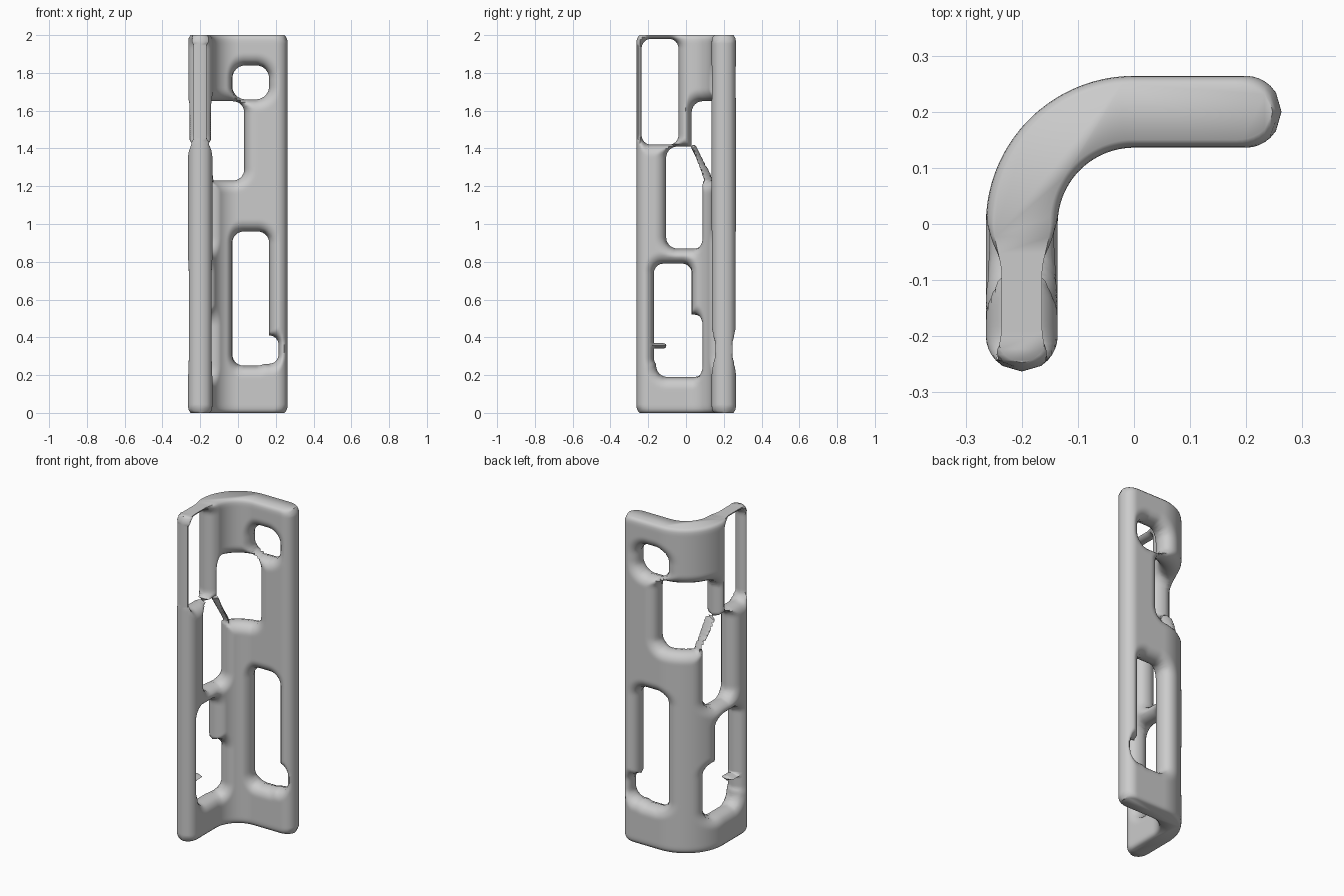
import bpy, bmesh, math
from mathutils import Vector

cube = bpy.data.objects.get("Cube")
if cube:
    bpy.data.objects.remove(cube)

HEIGHT, BEND, HALF, END = 2.0, 0.2, 0.064, 0.42
STRAIGHT = BEND * math.pi / 4          # half the arc length of the bend

# Openings in the unrolled panel: u range, z range, corner radius
HOLES = [
    (0.127, 0.322, 1.66, 1.84, 0.07),      # small round window
    (-0.127, 0.19, 1.23, 1.65, 0.06),      # window across the bend
    (-0.262, -0.055, 0.87, 1.41, 0.06),    # middle side window
    (-0.327, -0.127, 0.24, 0.79, 0.05),    # lower side window
    (-0.315, -0.055, 0.19, 0.52, 0.06),    # its wider foot
    (-0.392, -0.197, 1.42, 1.98, 0.05),    # upper side window
    (0.127, 0.322, 0.25, 0.96, 0.06),      # tall rear window
    (0.25, 0.372, 0.26, 0.41, 0.05),       # its side notch
]
# Thin pieces left standing inside openings: start, end, radius
STRANDS = [
    (Vector((-0.115, 1.405)), Vector((-0.03, 1.235)), 0.014),
    (Vector((-0.33, 0.355)), Vector((-0.275, 0.355)), 0.014),
]


def box_distance(u, z, hole):
    u0, u1, z0, z1, r = hole
    a = abs(u - (u0 + u1) / 2) - (u1 - u0) / 2 + r
    b = abs(z - (z0 + z1) / 2) - (z1 - z0) / 2 + r
    return math.hypot(max(a, 0), max(b, 0)) + min(max(a, b), 0) - r


def strand_distance(p, strand):
    a, b, r = strand
    t = max(0, min(1, (p - a).dot(b - a) / (b - a).length_squared))
    return r - (p - a.lerp(b, t)).length


def rim_distance(u, z):
    """Distance into the material from the nearest rim."""
    near_end = max(0, 1 - min(z, HEIGHT - z) / 0.04)
    d = min(box_distance(u, z, h) for h in HOLES)
    d = max([d] + [strand_distance(Vector((u, z)), s) for s in STRANDS])
    return min(d, END - abs(u) - 0.016 * near_end ** 2)


def rounded(t):
    return math.sqrt(max(0, 1 - (1 - max(0, min(t, 1))) ** 2))


def bend(u, z, offset):
    """Wrap the flat panel round the corner, offset outwards."""
    r = BEND + offset
    if u < -STRAIGHT:
        return Vector((-r, u + STRAIGHT, z))
    if u > STRAIGHT:
        return Vector((u - STRAIGHT, r, z))
    a = math.pi * 0.75 - u / BEND
    return Vector((r * math.cos(a), r * math.sin(a), z))


# Flat sheet with the openings removed
bm = bmesh.new()
NU, NZ = 84, 180
grid = [[bm.verts.new((END * (2 * i / NU - 1), 0, HEIGHT * j / NZ))
         for j in range(NZ + 1)] for i in range(NU + 1)]
for i in range(NU):
    for j in range(NZ):
        quad = (grid[i][j], grid[i + 1][j], grid[i + 1][j + 1], grid[i][j + 1])
        mid = sum((v.co for v in quad), Vector()) / 4
        if rim_distance(mid.x, mid.z) > 0:
            bm.faces.new(quad)
bmesh.ops.delete(bm, geom=[v for v in bm.verts if not v.link_faces], context='VERTS')

# Pull the stepped rims onto the smooth outlines
rim = set()
E = 0.001
for v in bm.verts:
    at_end = v.co.z < E or v.co.z > HEIGHT - E
    if not v.is_boundary or (at_end and len(v.link_faces) > 1):
        continue
    rim.add(v)
    for _ in range(5):
        u, z = v.co.x, v.co.z
        g = Vector((rim_distance(u + E, z) - rim_distance(u - E, z),
                    0 if at_end else rim_distance(u, z + E) - rim_distance(u, z - E)))
        if g.length > E * 0.2:
            g.normalize()
            step = max(-0.01, min(0.01, rim_distance(u, z)))
            v.co.x -= g.x * step
            v.co.z -= g.y * step

# Give narrow cells a middle vertex so that they gain thickness
bmesh.ops.poke(bm, faces=[f for f in bm.faces if all(v in rim for v in f.verts)])

# Build the outer and inner skins, sharing their rim vertices
skin = bmesh.new()
outer, inner = {}, {}
for v in bm.verts:
    u, z = v.co.x, v.co.z
    if v in rim:
        outer[v] = inner[v] = skin.verts.new(bend(u, z, 0))
    else:
        end = 0.78 + 0.22 * rounded(min(z, HEIGHT - z) / 0.04)
        h = HALF * end * rounded(max(rim_distance(u, z), E) / 0.064)
        outer[v] = skin.verts.new(bend(u, z, h))
        inner[v] = skin.verts.new(bend(u, z, -h))
for f in bm.faces:
    skin.faces.new([outer[v] for v in reversed(f.verts)])
    skin.faces.new([inner[v] for v in f.verts])
bm.free()

# Flat caps at the top and bottom, facing outwards
caps = bmesh.ops.holes_fill(skin, edges=[e for e in skin.edges if e.is_boundary], sides=0)
skin.normal_update()
for f in caps["faces"]:
    if f.normal.z * (f.verts[0].co.z - HEIGHT / 2) < 0:
        f.normal_flip()
mesh = bpy.data.meshes.new("corner_panel")
skin.to_mesh(mesh)
skin.free()

panel = bpy.data.objects.new("corner_panel", mesh)
bpy.context.collection.objects.link(panel)

grey = bpy.data.materials.new("light_grey")
grey.use_nodes = True
colour = (0.6, 0.6, 0.6, 1)
grey.diffuse_color = colour
grey.node_tree.nodes["Principled BSDF"].inputs["Base Color"].default_value = colour
mesh.materials.append(grey)

bpy.ops.object.select_all(action='DESELECT')
panel.select_set(True)
bpy.context.view_layer.objects.active = panel
bpy.ops.object.shade_smooth_by_angle(angle=math.radians(60))
